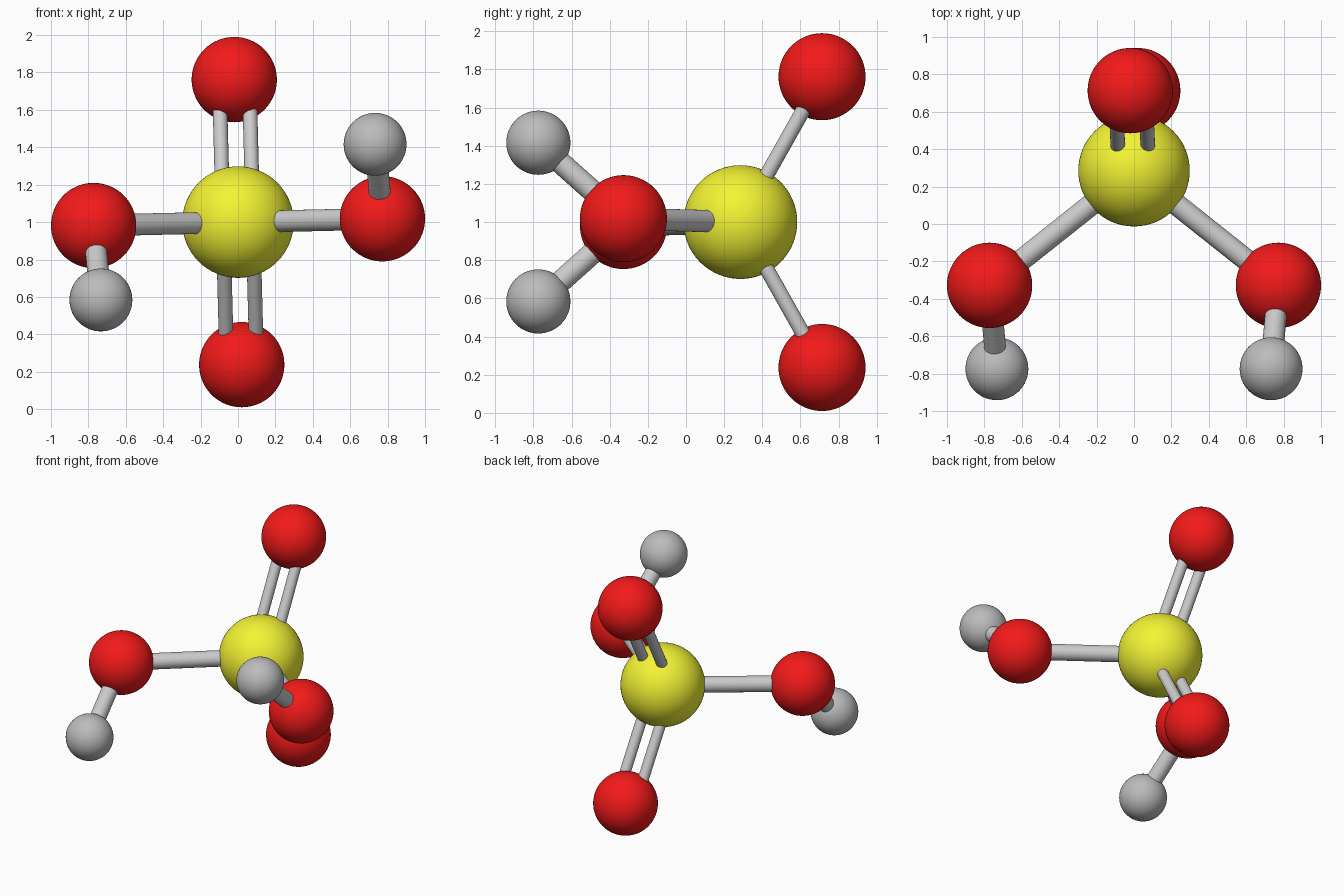
import bpy
from mathutils import Vector

if "Cube" in bpy.data.objects:
    bpy.data.objects.remove(bpy.data.objects["Cube"])


def material(name, rgb):
    m = bpy.data.materials.new(name)
    m.diffuse_color = (*rgb, 1)
    m.use_nodes = True
    m.node_tree.nodes["Principled BSDF"].inputs["Base Color"].default_value = m.diffuse_color
    return m


RED = material("red", (0.9, 0.01, 0.01))
YELLOW = material("yellow", (0.9, 0.9, 0.035))
LIGHT = material("light_grey", (0.5, 0.5, 0.5))


def atom(name, center, radius, mat):
    bpy.ops.mesh.primitive_uv_sphere_add(segments=64, ring_count=32, radius=radius, location=center)
    ob = bpy.context.object
    ob.name = name
    ob.data.materials.append(mat)
    bpy.ops.object.shade_smooth()


def bond(name, a, b, radius, shift=0.0):
    # Tube between two atom centres, optionally shifted sideways for a double bond
    d = b - a
    side = Vector((1, 0, 0))
    if shift:
        u = d.normalized()
        side = (side - u * side.dot(u)).normalized()
    bpy.ops.mesh.primitive_cylinder_add(vertices=32, radius=radius, depth=d.length,
                                        location=(a + b) / 2 + side * shift)
    ob = bpy.context.object
    ob.name = name
    ob.rotation_euler = d.to_track_quat('Z', 'Y').to_euler()
    bpy.ops.object.shade_smooth_by_angle()


# Central atom
core = Vector((0, 0.285, 1))
atom("central_atom", core, 0.298, YELLOW)

# The two halves repeat by a half turn about the y axis
for label, s in (("a", 1), ("b", -1)):
    def place(x, y, z):
        return Vector((s * x, y, 1 + s * z))

    # Double-bonded red atom
    tip = place(-0.02, 0.713, 0.762)
    atom("double_bonded_atom_" + label, tip, 0.228, RED)
    for k in (-1, 1):
        bond("double_bond_" + label, core, tip, 0.039, k * 0.08)

    # Single-bonded red atom with its small grey end atom
    arm = place(0.772, -0.328, 0.018)
    end = place(0.733, -0.774, 0.416)
    atom("arm_atom_" + label, arm, 0.228, RED)
    atom("end_atom_" + label, end, 0.168, LIGHT)
    bond("arm_bond_" + label, core, arm, 0.058)
    bond("end_bond_" + label, arm, end, 0.058)
